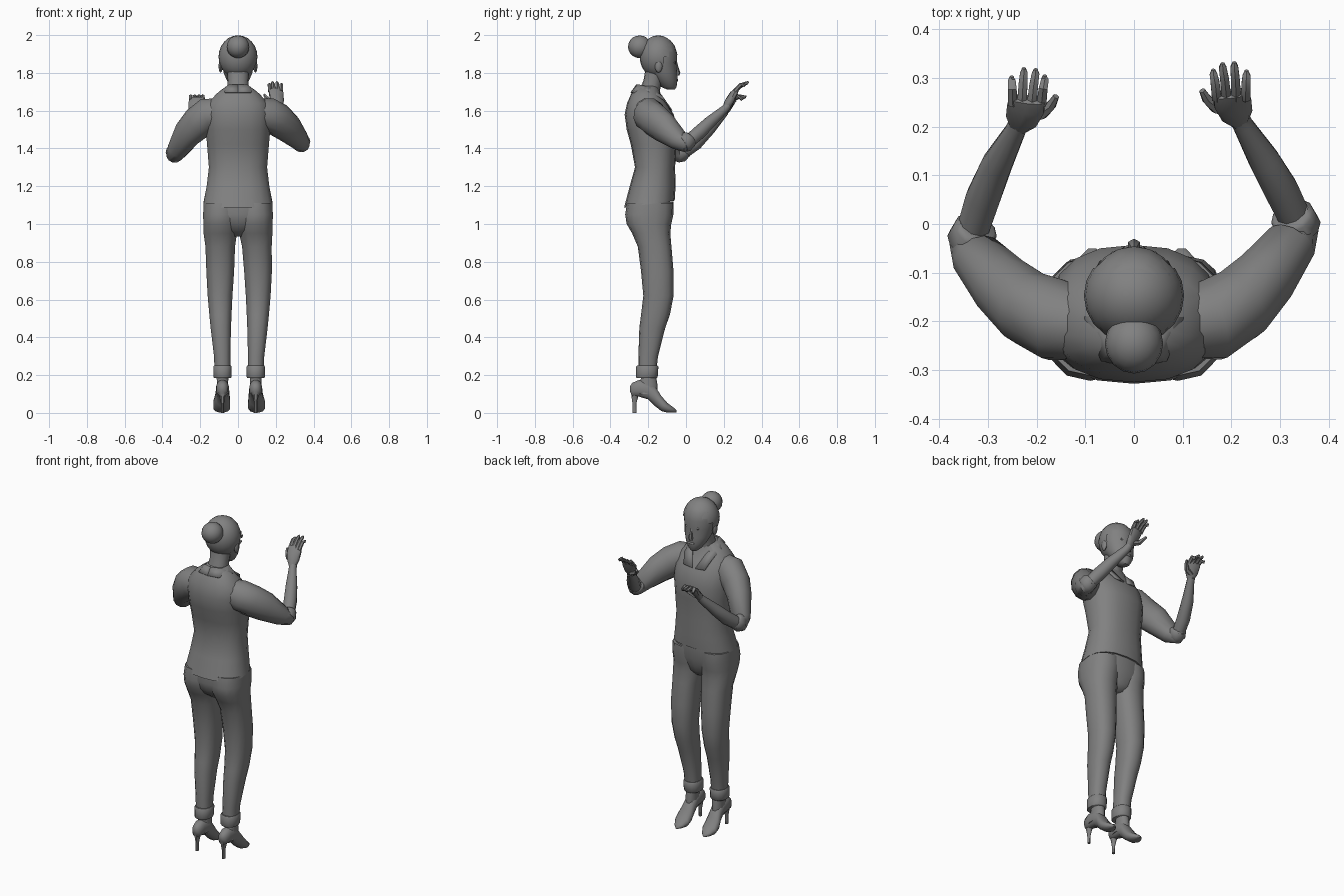
import bpy, bmesh, math
from mathutils import Vector

grey = bpy.data.materials.new('dark_grey')
grey.diffuse_color = (.22, .22, .22, 1)


def finish(name, bm, angle=50):
    bmesh.ops.recalc_face_normals(bm, faces=bm.faces)
    me = bpy.data.meshes.new(name)
    bm.to_mesh(me)
    bm.free()
    me.materials.append(grey)
    ob = bpy.data.objects.new(name, me)
    bpy.context.collection.objects.link(ob)
    bpy.ops.object.select_all(action='DESELECT')
    ob.select_set(True)
    bpy.context.view_layer.objects.active = ob
    bpy.ops.object.shade_smooth_by_angle(angle=math.radians(angle))
    return ob


def skin(name, rings, angle=50):
    """Bridge closed rings of points and cap both ends."""
    bm = bmesh.new()
    loops = [[bm.verts.new(p) for p in r] for r in rings]
    n = len(loops[0])
    for a, b in zip(loops, loops[1:]):
        for i in range(n):
            bm.faces.new((a[i], a[(i + 1) % n], b[(i + 1) % n], b[i]))
    bm.faces.new(loops[0])
    bm.faces.new(loops[-1])
    return finish(name, bm, angle)


def oval(n, power):
    for i in range(n):
        t = 2 * math.pi * (i + .5) / n
        c, s = math.cos(t), math.sin(t)
        yield (math.copysign(abs(c) ** power, c), math.copysign(abs(s) ** power, s))


def stack(name, secs, n=16, power=.9, along_y=False, tilt=0):
    """Sections (level, centre x, half width, low, high) along z, or along y."""
    rings = []
    for t, cx, hw, lo, hi in secs:
        mid, h = (lo + hi) / 2, (hi - lo) / 2
        ring = []
        for u, v in oval(n, power):
            x, a = cx + hw * u, mid + h * v
            ring.append((x, t, a) if along_y else
                        (x, a, t + (tilt * h * v if t == secs[0][0] else 0)))
        rings.append(ring)
    return skin(name, rings)


def tube(name, secs, n=10, power=1):
    """Sections (point, half width, half depth) set square to their path."""
    pts = [Vector(s[0]) for s in secs]
    rings = []
    for i, (p, (_, a, b)) in enumerate(zip(pts, secs)):
        d = (pts[min(i + 1, len(pts) - 1)] - pts[max(i - 1, 0)]).normalized()
        side = d.cross(Vector((0, 0, 1))).normalized()
        up = side.cross(d)
        rings.append([p + side * a * u + up * b * v for u, v in oval(n, power)])
    return skin(name, rings)


def ball(name, loc, size, seg=16, keep=None):
    bm = bmesh.new()
    bmesh.ops.create_uvsphere(bm, u_segments=seg, v_segments=seg // 2 + 2, radius=1)
    for v in bm.verts:
        v.co = Vector([l + c * s for l, c, s in zip(loc, v.co, size)])
    if keep:
        bmesh.ops.delete(bm, context='FACES',
                         geom=[f for f in bm.faces if not keep(f.calc_center_median())])
    return finish(name, bm)


def cloth(name, left, right, thick):
    """Strip of quads between two edges, thickened."""
    bm = bmesh.new()
    a, b = [[bm.verts.new(p) for p in e] for e in (left, right)]
    for i in range(len(a) - 1):
        bm.faces.new((a[i], a[i + 1], b[i + 1], b[i]))
    ob = finish(name, bm, 40)
    m = ob.modifiers.new('thickness', 'SOLIDIFY')
    m.thickness, m.offset = thick, 0
    return ob


# Head, neck, hair and face
stack('head', [(1.712, 0, .02, -.10, -.06), (1.725, 0, .035, -.13, -.05),
               (1.76, 0, .06, -.16, -.045), (1.80, 0, .077, -.195, -.046),
               (1.85, 0, .087, -.225, -.049), (1.90, 0, .094, -.235, -.046),
               (1.945, 0, .085, -.23, -.06), (1.975, 0, .06, -.205, -.085),
               (1.99, 0, .02, -.165, -.125)], n=18, power=1)
stack('neck', [(1.62, 0, .07, -.27, -.12), (1.70, 0, .06, -.25, -.14),
               (1.76, 0, .055, -.225, -.125), (1.82, 0, .06, -.215, -.11)], n=14)
ball('hair', (0, -.147, 1.885), (.103, .098, .114), 20,
     lambda c: c.y < -.115 + max(0, c.z - 1.88) * .75 and c.z > 1.775)
ball('hair_bun', (0, -.245, 1.938), (.06, .062, .06))
stack('nose', [(1.785, 0, .013, -.06, -.035), (1.80, 0, .014, -.06, -.03),
               (1.83, 0, .008, -.06, -.04), (1.855, 0, .006, -.06, -.046)], n=6)
ball('lips', (0, -.05, 1.763), (.024, .008, .008), 10)
for s in (-1, 1):
    ball('ear', (s * .092, -.145, 1.835), (.011, .02, .034), 8)
    ball('eye', (s * .034, -.06, 1.855), (.014, .006, .006), 8)

# Jacket and collar
stack('jacket', [(1.105, 0, .186, -.328, -.06), (1.20, 0, .168, -.298, -.055),
                 (1.30, 0, .156, -.27, -.058), (1.42, 0, .166, -.292, -.05),
                 (1.50, 0, .173, -.314, -.043), (1.58, 0, .175, -.325, -.065),
                 (1.64, 0, .16, -.312, -.10), (1.69, 0, .115, -.29, -.135),
                 (1.73, 0, .062, -.262, -.145)], n=18, power=.85, tilt=.14)
for s in (-1, 1):
    cloth('collar', [(0, -.26, 1.737), (s * .045, -.25, 1.737), (s * .066, -.19, 1.722),
                     (s * .045, -.13, 1.68), (s * .01, -.075, 1.60)],
          [(0, -.291, 1.695), (s * .066, -.28, 1.695), (s * .10, -.195, 1.697),
           (s * .092, -.118, 1.66), (s * .07, -.078, 1.605)], .007)

# Trousers, turned-up hems and high-heeled shoes
stack('trouser_hips', [(.935, .002, .05, -.235, -.12), (.965, .001, .10, -.275, -.095),
                       (1.0, 0, .15, -.303, -.084), (1.05, 0, .183, -.318, -.068),
                       (1.12, 0, .18, -.31, -.066)], n=18, power=.85)
for s in (-1, 1):
    o = .006
    stack('trouser_leg', [(.20, o + s * .088, .042, -.252, -.16), (.30, o + s * .09, .044, -.252, -.148),
                          (.45, o + s * .097, .055, -.247, -.11), (.52, o + s * .099, .06, -.238, -.085),
                          (.62, o + s * .101, .067, -.226, -.066), (.75, o + s * .10, .075, -.238, -.066),
                          (.88, o * .5 + s * .097, .08, -.255, -.077), (.95, s * .094, .09, -.285, -.083),
                          (1.0, s * .091, .094, -.314, -.078), (1.05, s * .09, .097, -.322, -.067),
                          (1.11, s * .086, .097, -.312, -.068)], n=14, power=.85)
    fx = o + s * .088
    stack('trouser_hem', [(.185, fx, .046, -.262, -.155), (.19, fx, .049, -.265, -.15),
                          (.245, fx, .05, -.264, -.146), (.25, fx, .046, -.26, -.15)], n=14)
    stack('ankle', [(.10, fx, .034, -.27, -.15), (.15, fx, .031, -.247, -.15),
                    (.21, fx, .032, -.235, -.16)], n=12)
    x = fx + s * .004
    stack('shoe', [(-.297, fx, .012, .115, .14), (-.285, fx, .026, .085, .16), (-.25, fx, .034, .085, .175),
                   (-.20, fx, .035, .07, .17), (-.165, fx, .038, .035, .145), (-.13, x, .046, .008, .09),
                   (-.10, x, .045, .001, .055), (-.07, x, .028, .001, .032),
                   (-.05, x, .008, .003, .015)], n=12, along_y=True)
    stack('shoe_heel', [(0, fx, .009, -.283, -.262), (.05, fx, .009, -.284, -.262),
                        (.085, fx, .015, -.29, -.252), (.12, fx, .024, -.293, -.235)], n=8)

# Arms: the right one is held higher; ey shifts the elbow, hx and dy the hand
for s, ze, zw, zk, zt, ey, hx, dy in ((1, 1.425, 1.62, 1.712, 1.747, 0, 0, 0),
                                      (-1, 1.37, 1.59, 1.665, 1.672, -.028, .02, -.012)):
    P = lambda x, y, z: (s * x, y, z)
    H = lambda x, y, z: (s * (x + hx), y + dy, z)
    tube('sleeve', [(P(.08, -.21, 1.59), .07, .08), (P(.16, -.197, 1.58), .086, .09),
                    (P(.215, -.165 + ey * .3, 1.55 + (ze - 1.425) * .3), .078, .09),
                    (P(.265, -.115 + ey * .6, 1.51 + (ze - 1.425) * .5), .068, .082),
                    (P(.322, -.04 + ey, ze + .02), .054, .056), (P(.335, -.007 + ey, ze), .046, .046),
                    (P(.327, .018 + ey, ze + .02), .042, .044)], n=12)
    tube('sleeve_cuff', [(P(.342, -.018 + ey, ze - .005), .04, .043), (P(.338, -.01 + ey, ze), .048, .05),
                         (P(.325, .016 + ey, ze + .025), .046, .048),
                         (P(.322, .021 + ey, ze + .03), .038, .04)], n=12)
    tube('forearm', [(P(.336, ey, ze), .034, .036), (P(.302 + hx * .4, .07 + ey * .6, ze + .06), .037, .038),
                     (P(.268 + hx * .7, .13 + ey * .3, (ze + zw) / 2 + .02), .033, .033),
                     (H(.224, .203, zw - .014), .022, .023), (H(.216, .22, zw + .006), .022, .02)])
    # Hand
    dz = zk - zw
    tube('palm', [(H(.216, .213, zw), .02, .018), (H(.21, .228, zw + dz * .3), .034, .02),
                  (H(.202, .252, zw + dz * .75), .04, .018),
                  (H(.2, .268, zk), .038, .012)], n=10, power=.8)
    for kx, tx, ty in ((.17, .163, .312), (.19, .182, .325), (.21, .206, .327), (.229, .231, .31)):
        drop = .012 if ty < .32 else 0
        tube('finger', [(H(kx, .258, zk - .01), .0115, .011),
                        (H(kx * .5 + tx * .5, (.268 + ty) / 2, (zk + zt) / 2 + .008), .0105, .0105),
                        (H(tx, ty - .004, zt - drop), .009, .009),
                        (H(tx, ty + .005, zt + .006 - drop), .004, .004)], n=6)
    tube('thumb', [(H(.205, .232, zw + .015), .017, .015), (H(.168, .24, zw + .03), .014, .014),
                   (H(.15, .256, zw + .05), .011, .011), (H(.14, .274, zw + .064), .007, .007)], n=6)
